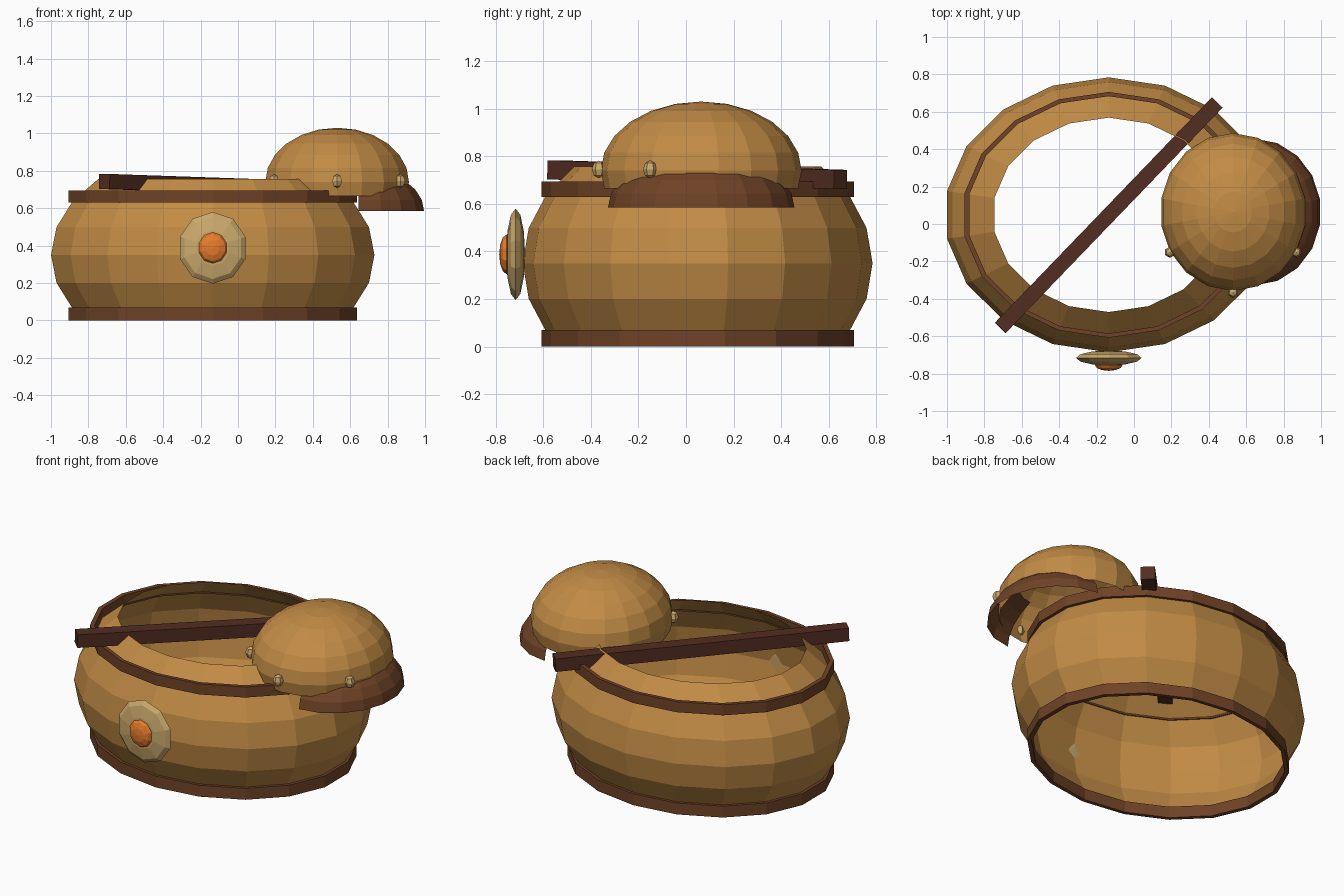
import bpy, bmesh
from math import sin, cos, pi, radians, atan2

if "Cube" in bpy.data.objects:
    bpy.data.objects.remove(bpy.data.objects["Cube"])


def material(name, rgb):
    m = bpy.data.materials.new(name)
    m.diffuse_color = (*rgb, 1)
    m.use_nodes = True
    m.node_tree.nodes["Principled BSDF"].inputs["Base Color"].default_value = m.diffuse_color
    return m


TAN = material("tan", (0.54, 0.26, 0.06))
BROWN = material("brown", (0.16, 0.055, 0.02))
DARK = material("dark_wood", (0.085, 0.026, 0.015))
CREAM = material("cream", (0.60, 0.40, 0.15))
ORANGE = material("orange", (0.80, 0.20, 0.025))


def lathe(name, mat, center, profile, scale, n, start=90, span=360,
          closed=False, rotation=(0, 0, 0)):
    """Spin a (radius, height) profile around local z, scaled per axis."""
    bm = bmesh.new()
    sx, sy, sz = scale
    full = span == 360
    cols = []
    for i in range(n if full else n + 1):
        a = radians(start + span * i / n)
        cols.append([bm.verts.new((r * cos(a) * sx, r * sin(a) * sy, z * sz))
                     for r, z in profile])
    k = len(profile)
    for i in range(n):
        a, b = cols[i], cols[(i + 1) % len(cols)]
        for j in range(k if closed else k - 1):
            m = (j + 1) % k
            bm.faces.new((a[j], b[j], b[m], a[m]))
    bmesh.ops.remove_doubles(bm, verts=bm.verts, dist=1e-5)
    bmesh.ops.recalc_face_normals(bm, faces=bm.faces)
    me = bpy.data.meshes.new(name)
    bm.to_mesh(me)
    bm.free()
    me.materials.append(mat)
    ob = bpy.data.objects.new(name, me)
    ob.location = center
    ob.rotation_euler = rotation
    bpy.context.collection.objects.link(ob)
    return ob


def arc(lo, hi, steps):
    """Latitude arc of a unit sphere, in degrees."""
    lats = [radians(lo + (hi - lo) * i / steps) for i in range(steps + 1)]
    return [(max(0, cos(t)), sin(t)) for t in lats]


CX, CY = -0.135, 0.049

# open bulging bowl
lathe("bowl", TAN, (CX, CY, 0.35), arc(-30, 45, 5), (0.878, 0.735, 0.575), 18)

# thin rim bands around the foot and the shoulder
for name, z0, z1 in (("foot_band", 0, 0.07), ("shoulder_band", 0.63, 0.695)):
    lathe(name, BROWN, (CX, CY, 0),
          [(0.784, z0), (0.784, z1), (0.757, z1), (0.757, z0)],
          (1, 0.838, 1), 18, closed=True)

# round plate and jewel on the front
front = (pi / 2, 0, 0)
lathe("front_plate", CREAM, (CX, -0.716, 0.388), arc(-90, 90, 6),
      (0.184, 0.192, 0.04), 10, rotation=front)
lathe("front_jewel", ORANGE, (CX, -0.754, 0.388), arc(-90, 90, 6),
      (0.078, 0.083, 0.031), 10, rotation=front)

# hollow dome at the side
DX, DY, DZ = 0.53, 0.064, 0.74
lathe("dome", TAN, (DX, DY, DZ), arc(-15, 90, 7), (0.39, 0.422, 0.29), 18)

# half-round visor flaring out below the dome
lathe("visor", BROWN, (0.645, DY, 0.585), arc(0, 60, 4),
      (0.355, 0.392, 0.23), 9, start=-90, span=180)

# studs around the front of the dome
for i, deg in enumerate((210, 270, 330)):
    a = radians(deg)
    lathe(f"stud_{i + 1}", CREAM,
          (DX + 0.39 * cos(a), DY + 0.43 * sin(a), 0.745),
          arc(-90, 90, 4), (0.03, 0.03, 0.037), 6)

# slightly tilted bar lying across the opening
bpy.ops.mesh.primitive_cube_add(size=1, location=(CX, 0.047, 0.723))
bar = bpy.context.object
bar.name = "cross_bar"
bar.scale = (1.672, 0.08, 0.08)
bar.rotation_euler = (0, 0.024, atan2(1.205, 1.16))
bar.data.materials.append(DARK)
